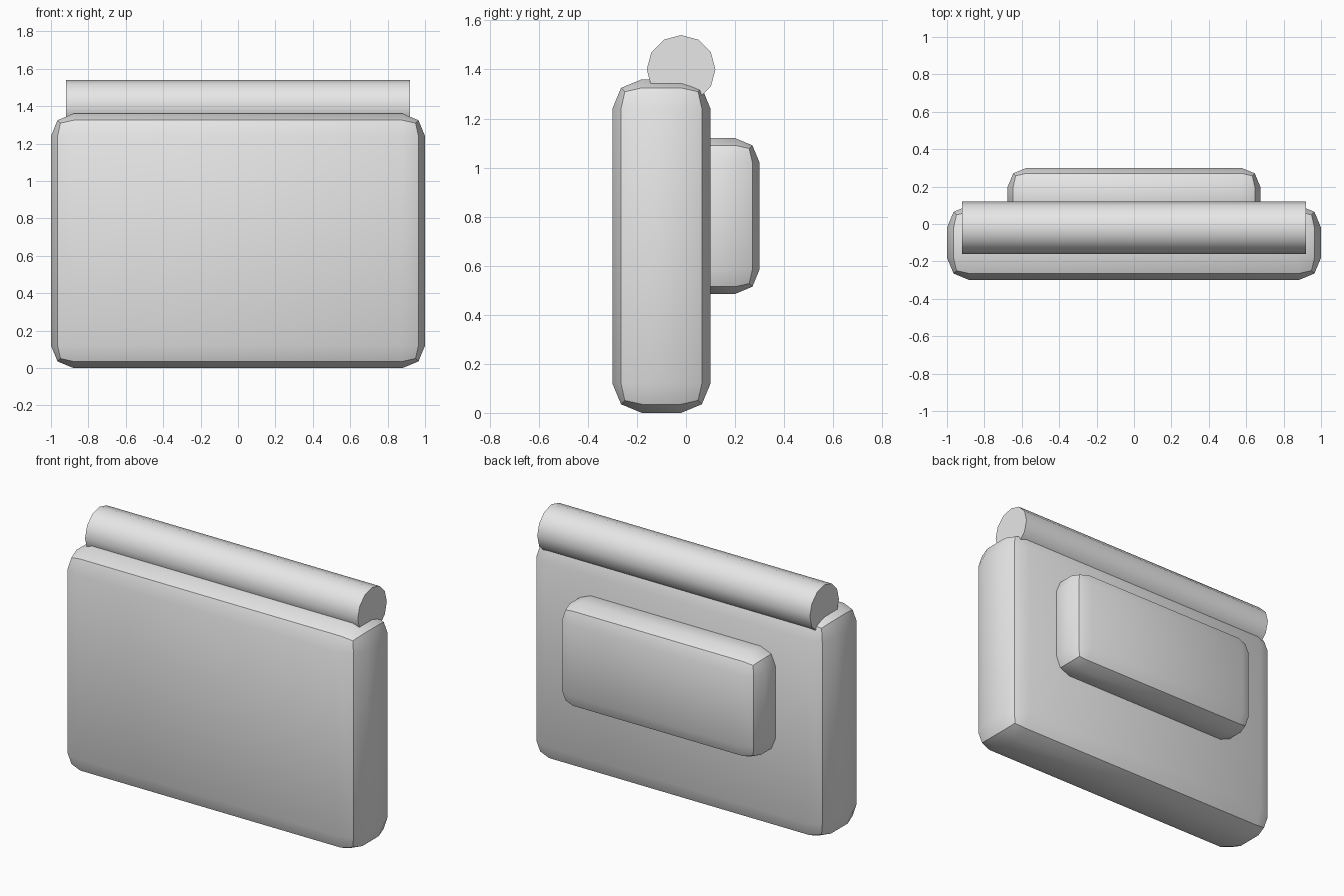
import bpy, bmesh, math
from mathutils import Matrix, Vector

if "Cube" in bpy.data.objects:
    bpy.data.objects.remove(bpy.data.objects["Cube"])

grey = bpy.data.materials.new("light_grey")
grey.diffuse_color = (0.8, 0.8, 0.8, 1.0)
grey.use_nodes = True
grey.node_tree.nodes["Principled BSDF"].inputs["Base Color"].default_value = grey.diffuse_color


def finish(name, bm):
    """Turn a bmesh into a smooth-shaded object with sharp edges kept."""
    bmesh.ops.recalc_face_normals(bm, faces=bm.faces)
    mesh = bpy.data.meshes.new(name)
    bm.to_mesh(mesh)
    bm.free()
    mesh.materials.append(grey)
    mesh.polygons.foreach_set("use_smooth", [True] * len(mesh.polygons))
    mesh.set_sharp_from_angle(angle=math.radians(35))
    obj = bpy.data.objects.new(name, mesh)
    bpy.context.collection.objects.link(obj)
    return obj


def rounded_box(name, low, high, bevel):
    """Box between two corners with two-segment bevelled edges."""
    low, high = Vector(low), Vector(high)
    bm = bmesh.new()
    bmesh.ops.create_cube(bm, size=1)
    bmesh.ops.scale(bm, vec=high - low, verts=bm.verts)
    bmesh.ops.translate(bm, vec=(low + high) / 2, verts=bm.verts)
    bmesh.ops.bevel(bm, geom=bm.edges[:], offset=bevel, offset_type='OFFSET',
                    segments=2, profile=0.5, affect='EDGES')
    return finish(name, bm)


# Main slab
rounded_box("main_body", (-1, -0.3, 0), (1, 0.1, 1.36), 0.12)

# Raised block on the back
rounded_box("back_pocket", (-0.675, 0.0, 0.485), (0.675, 0.3, 1.12), 0.1)

# Twelve-sided roll along the top edge
bm = bmesh.new()
bmesh.ops.create_cone(bm, cap_ends=True, segments=12, radius1=0.14,
                      radius2=0.14, depth=1.84,
                      matrix=Matrix.Translation((0, -0.02, 1.40))
                      @ Matrix.Rotation(math.pi / 2, 4, 'Y'))
finish("top_roll", bm)
